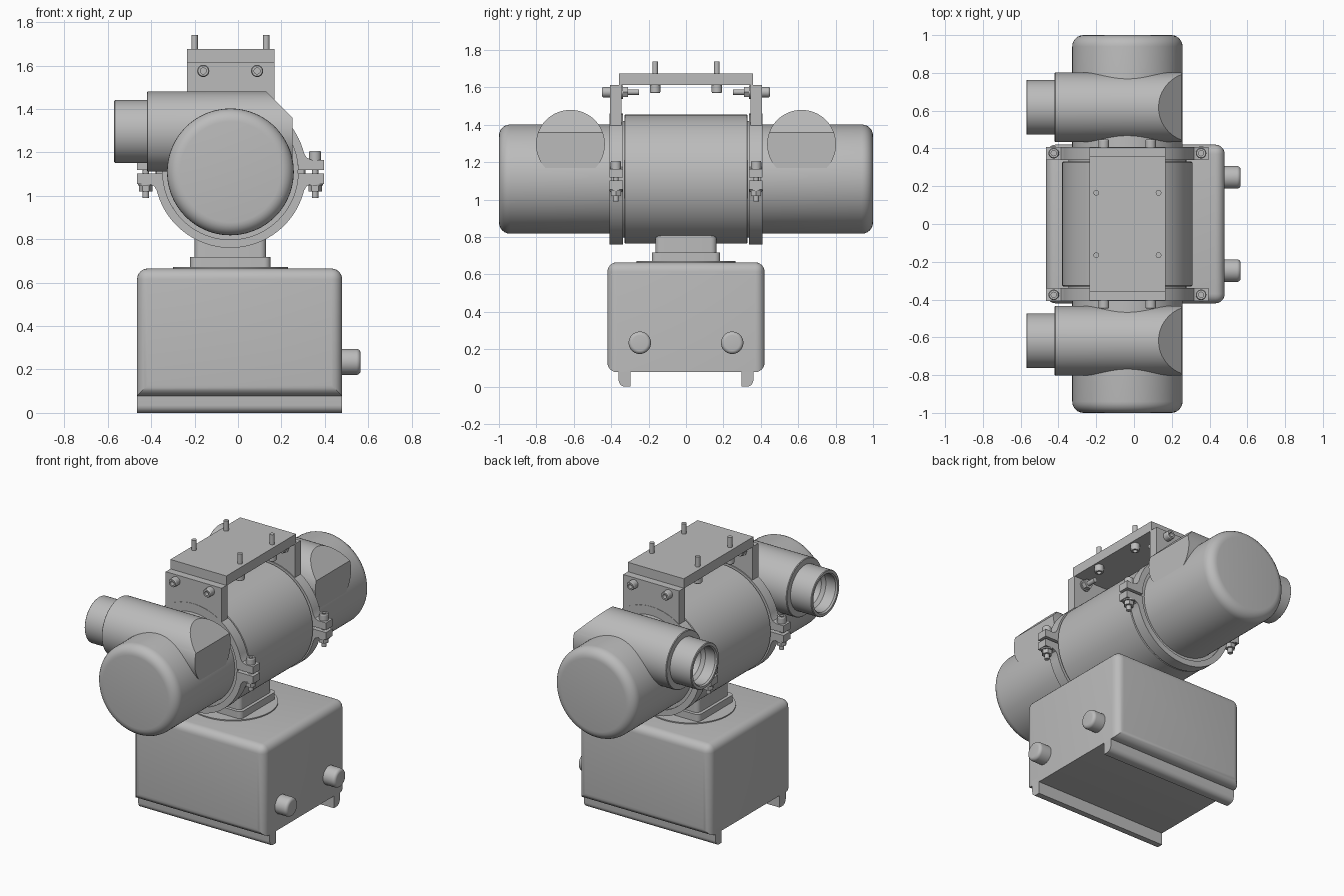
import bpy, bmesh, math
from mathutils import Matrix, Vector

if "Cube" in bpy.data.objects:
    bpy.data.objects.remove(bpy.data.objects["Cube"])

grey = bpy.data.materials.new("plain grey")
grey.use_nodes = True
colour = (0.5, 0.5, 0.5, 1)
grey.diffuse_color = colour
grey.node_tree.nodes["Principled BSDF"].inputs["Base Color"].default_value = colour

CX, CZ = -0.035, 1.11      # axis of the main barrel
parts = []


def finish(bm, name):
    bmesh.ops.recalc_face_normals(bm, faces=bm.faces)
    mesh = bpy.data.meshes.new(name)
    bm.to_mesh(mesh)
    bm.free()
    mesh.materials.append(grey)
    ob = bpy.data.objects.new(name, mesh)
    bpy.context.collection.objects.link(ob)
    parts.append(ob)
    return ob


def lathe_bm(profile, origin, axis, sides=64):
    """Turn (radius, distance) points about an axis through origin."""
    bm = bmesh.new()
    vs = [bm.verts.new((r, 0, t)) for r, t in profile]
    edges = [bm.edges.new(pair) for pair in zip(vs, vs[1:])]
    bmesh.ops.spin(bm, geom=vs + edges, cent=(0, 0, 0), axis=(0, 0, 1),
                   angle=math.tau, steps=sides, use_merge=False)
    bmesh.ops.remove_doubles(bm, verts=bm.verts, dist=1e-5)
    turn = Vector((0, 0, 1)).rotation_difference(Vector(axis)).to_matrix().to_4x4()
    bm.transform(Matrix.Translation(origin) @ turn)
    return bm


def lathe(name, profile, origin, axis, sides=64):
    return finish(lathe_bm(profile, origin, axis, sides), name)


def arc(radius, distance, bend, steps=6):
    """Rounded outer corner of a turned part, ending on its cap."""
    return [(radius - bend + bend * math.cos(a), distance - bend + bend * math.sin(a))
            for a in (math.pi / 2 * i / steps for i in range(steps + 1))]


def box(name, lo, hi, bevel=0, rule=None, segments=6):
    """Block between two corners, with the edges chosen by rule rounded."""
    lo, hi = Vector(lo), Vector(hi)
    bm = bmesh.new()
    bmesh.ops.create_cube(bm, size=1)
    bm.transform(Matrix.Translation((lo + hi) / 2) @ Matrix.Diagonal((*(hi - lo), 1)))
    if bevel:
        mid = (lo + hi) / 2
        chosen = [e for e in bm.edges
                  if rule((e.verts[0].co + e.verts[1].co) / 2 - mid,
                          e.verts[1].co - e.verts[0].co)]
        bmesh.ops.bevel(bm, geom=chosen, offset=bevel, segments=segments,
                        profile=0.5, affect='EDGES')
    return finish(bm, name)


def bolt(name, base, axis, grip, length, nut=True):
    """Socket head above base, shank running back along the axis, hex nut after the grip."""
    head = [(0, 0.015), (0.014, 0.015), (0.014, 0.042), (0.024, 0.042),
            (0.028, 0.036), (0.028, 0), (0.015, 0), (0.015, -length), (0, -length)]
    lathe(name, head, base, axis, 20)
    if nut:
        lathe(name + "_washer", [(0, -grip), (0.036, -grip), (0.036, -grip - 0.008),
                                 (0, -grip - 0.008)], base, axis, 20)
        lathe(name + "_nut", [(0, -grip - 0.008), (0.031, -grip - 0.008),
                              (0.031, -grip - 0.035), (0, -grip - 0.035)], base, axis, 6)


def upright(m, d):
    return abs(d.z) > 1e-4


# Base box: every edge rounded except the two lower end edges
box("base_box", (-0.465, -0.42, 0.078), (0.48, 0.42, 0.665), 0.05,
    lambda m, d: not (m.z < -0.1 and abs(d.y) > 1e-4))

# Rails under the box, rounded along their outer lower edge
for s, side in ((-1, "front"), (1, "back")):
    ya, yb = sorted((s * 0.298, s * 0.36))
    box(side + "_rail", (-0.465, ya, 0), (0.48, yb, 0.11), 0.035,
        lambda m, d: abs(d.x) > 1e-4 and m.z < 0 and m.y * s > 0)

# Side knobs
for s, side in ((-1, "front"), (1, "back")):
    lathe(side + "_knob", [(0.06, -0.02)] + arc(0.06, 0.085, 0.02) + [(0, 0.085)],
          (0.48, s * 0.247, 0.235), (1, 0, 0), 40)

# Neck between box and barrel
lathe("neck_disc", [(0, 0), (0.265, 0), (0.265, 0.012), (0, 0.012)],
      (CX, 0, 0.66), (0, 0, 1))
box("neck_flange", (-0.22, -0.183, 0.66), (0.15, 0.183, 0.717), 0.03, upright)
box("neck_post", (-0.2, -0.163, 0.7), (0.13, 0.163, 0.9), 0.03, upright)

# Central barrel and the long body with rounded ends
lathe("central_barrel", [(0, -0.33), (0.34, -0.33), (0.345, -0.325), (0.345, 0.325),
                         (0.34, 0.33), (0, 0.33)], (CX, 0, CZ), (0, 1, 0), 96)
for s, side in ((-1, "front"), (1, "back")):
    lathe(side + "_body", [(0, 0.3), (0.312, 0.3), (0.312, 0.4), (0.292, 0.4)]
          + arc(0.292, 1.0, 0.06) + [(0, 1.0)], (CX, 0, CZ), (0, s, 0), 96)

# Cross pipes: stepped, bored at the open end, sliced off at the closed end
for s, side in ((-1, "front"), (1, "back")):
    pipe = [(0, 0.251), (0.184, 0.251), (0.184, -0.416), (0.18, -0.42), (0.145, -0.42),
            (0.145, -0.566), (0.141, -0.57), (0.125, -0.57), (0.118, -0.56),
            (0.118, -0.49), (0.1, -0.47), (0.1, -0.22), (0, -0.22)]
    bm = lathe_bm(pipe, (0, s * 0.618, 1.296), (1, 0, 0), 72)
    cut = bmesh.ops.bisect_plane(bm, geom=bm.verts[:] + bm.edges[:] + bm.faces[:],
                                 plane_co=(0.13, 0, 1.48), plane_no=(1, 0, 1),
                                 clear_outer=True)
    rim = [e for e in cut["geom_cut"] if isinstance(e, bmesh.types.BMEdge)]
    bmesh.ops.holes_fill(bm, edges=rim)
    finish(bm, side + "_cross_pipe")


# Split clamps: two half rings with ears, bolted together
def half_clamp(name, y0, y1, flip):
    ro, ri, gap, top, ear = 0.35, 0.312, 0.008, 0.055, 0.43
    a0, b0, n = math.asin(0.085 / ro), math.asin(gap / ri), 40
    pts = [(ear, gap), (ear, top), (0.375, top), (0.352, 0.065)]
    pts += [(ro * math.cos(a), ro * math.sin(a))
            for a in (a0 + (math.pi - 2 * a0) * i / n for i in range(n + 1))]
    pts += [(-0.352, 0.065), (-0.375, top), (-ear, top), (-ear, gap)]
    pts += [(-ri * math.cos(a), ri * math.sin(a))
            for a in (b0 + (math.pi - 2 * b0) * i / n for i in range(n + 1))]
    bm = bmesh.new()
    face = bm.faces.new([bm.verts.new((CX + x, y0, CZ + flip * z)) for x, z in pts])
    out = bmesh.ops.extrude_face_region(bm, geom=[face])
    moved = [v for v in out["geom"] if isinstance(v, bmesh.types.BMVert)]
    bmesh.ops.translate(bm, verts=moved, vec=(0, y1 - y0, 0))
    finish(bm, name)


for s, side in ((-1, "front"), (1, "back")):
    half_clamp(side + "_upper_clamp", s * 0.338, s * 0.408, 1)
    half_clamp(side + "_lower_clamp", s * 0.338, s * 0.408, -1)
    for k, hand in ((-1, "right"), (1, "left")):
        bolt(f"{side}_{hand}_clamp_bolt", (CX + k * 0.39, s * 0.375, CZ + 0.055),
             (0, 0, 1), 0.11, 0.175)

# Mounting bracket: top plate, two legs, leg bolts
box("bracket_plate", (-0.235, -0.358, 1.612), (0.167, 0.358, 1.675))
for s, side in ((-1, "front"), (1, "back")):
    ya, yb = sorted((s * 0.345, s * 0.406))
    box(side + "_bracket_leg", (-0.235, ya, 1.36), (0.167, yb, 1.614))
    for x, hand in ((-0.16, "right"), (0.088, "left")):
        bolt(f"{side}_{hand}_leg_bolt", (x, s * 0.406, 1.575), (0, s, 0), 0.061, 0.155)

# Studs standing up through the plate, heads underneath
for x, hand in ((-0.2, "right"), (0.13, "left")):
    for s, side in ((-1, "front"), (1, "back")):
        bolt(f"{side}_{hand}_stud", (x, s * 0.165, 1.612), (0, 0, -1), 0.1, 0.128, nut=False)

# Smooth shading with sharp edges kept
bpy.ops.object.select_all(action='DESELECT')
for ob in parts:
    ob.select_set(True)
bpy.context.view_layer.objects.active = parts[0]
bpy.ops.object.shade_smooth_by_angle(angle=math.radians(30))
